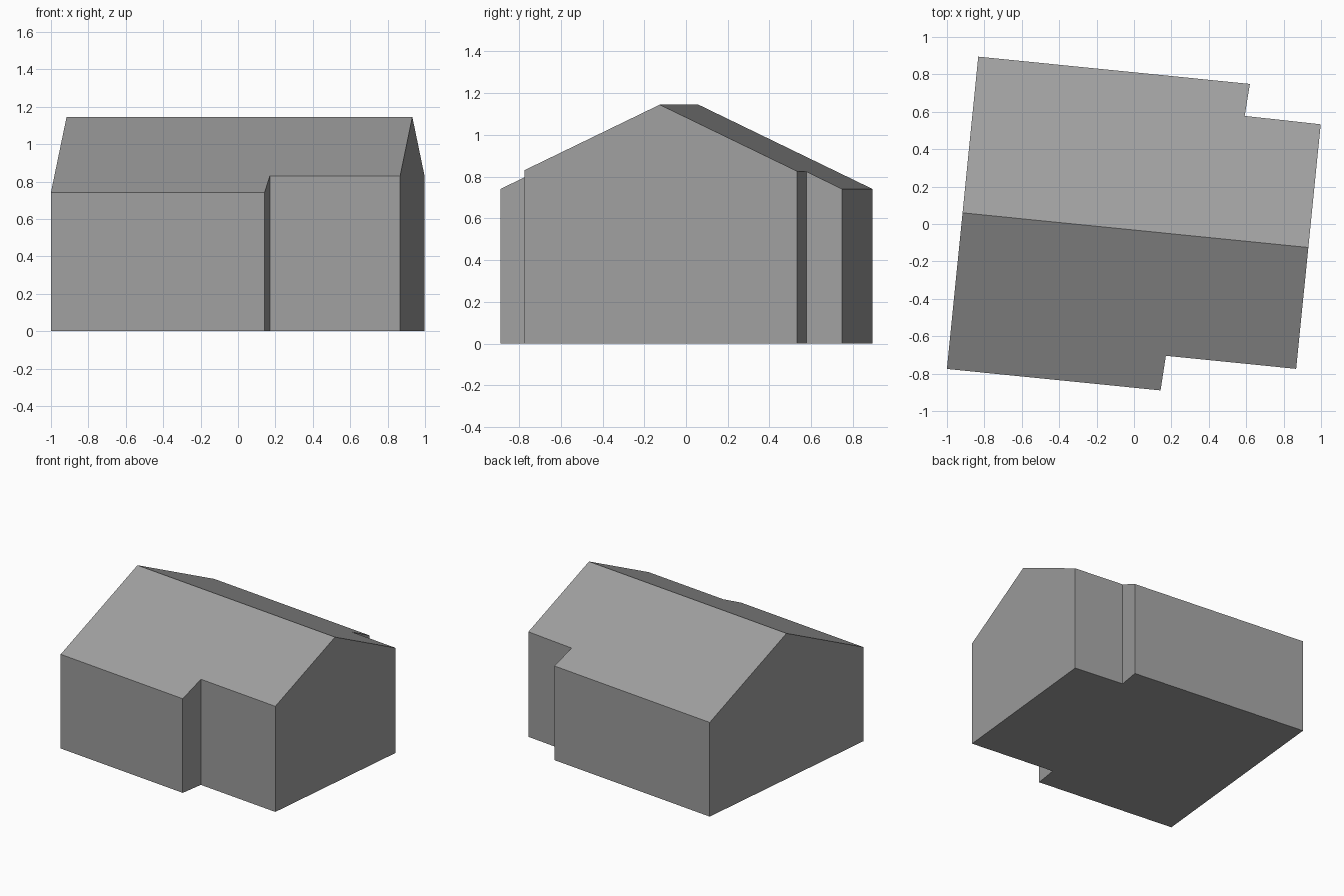
import bpy
import bmesh
import math
from mathutils import Matrix

cube = bpy.data.objects.get("Cube")
if cube:
    bpy.data.objects.remove(cube, do_unlink=True)

RIDGE_V, RIDGE_Z, PITCH = -0.032, 1.145, 0.482
LEFT, RIGHT = -0.918, 0.940


def roof_height(v):
    return RIDGE_Z - PITCH * abs(v - RIDGE_V)


# One plain colour for the whole building
grey = bpy.data.materials.new("Plain grey")
grey.use_nodes = True
grey.diffuse_color = (0.35, 0.35, 0.35, 1)
bsdf = next(n for n in grey.node_tree.nodes if n.type == "BSDF_PRINCIPLED")
bsdf.inputs["Base Color"].default_value = grey.diffuse_color

# Stepped footprint, anticlockwise, with u along the ridge and v across it
front = [(LEFT, -0.871), (0.230, -0.871), (0.240, -0.684), (RIGHT, -0.684)]
back = [(RIGHT, 0.630), (0.531, 0.634), (0.542, 0.807), (LEFT, 0.807)]
outline = front + back

bm = bmesh.new()
base = [bm.verts.new((u, v, 0)) for u, v in outline]
eave = [bm.verts.new((u, v, roof_height(v))) for u, v in outline]
ridge_left, ridge_right = [bm.verts.new((u, RIDGE_V, RIDGE_Z)) for u in (LEFT, RIGHT)]

# Floor and the two roof slopes
bm.faces.new(base[::-1])
bm.faces.new(eave[:4] + [ridge_right, ridge_left])
bm.faces.new(eave[4:] + [ridge_left, ridge_right])

# Walls, with a gable peak on each end
peaks = {3: [ridge_right], 7: [ridge_left]}
for i in range(len(outline)):
    j = (i + 1) % len(outline)
    bm.faces.new([base[i], base[j], eave[j]] + peaks.get(i, []) + [eave[i]])

# Turn the building slightly on its plot
bm.transform(Matrix.Rotation(math.radians(-5.73), 4, "Z"))
bmesh.ops.recalc_face_normals(bm, faces=bm.faces)

mesh = bpy.data.meshes.new("gabled_house")
bm.to_mesh(mesh)
bm.free()
mesh.materials.append(grey)
house = bpy.data.objects.new("gabled_house", mesh)
bpy.context.collection.objects.link(house)
